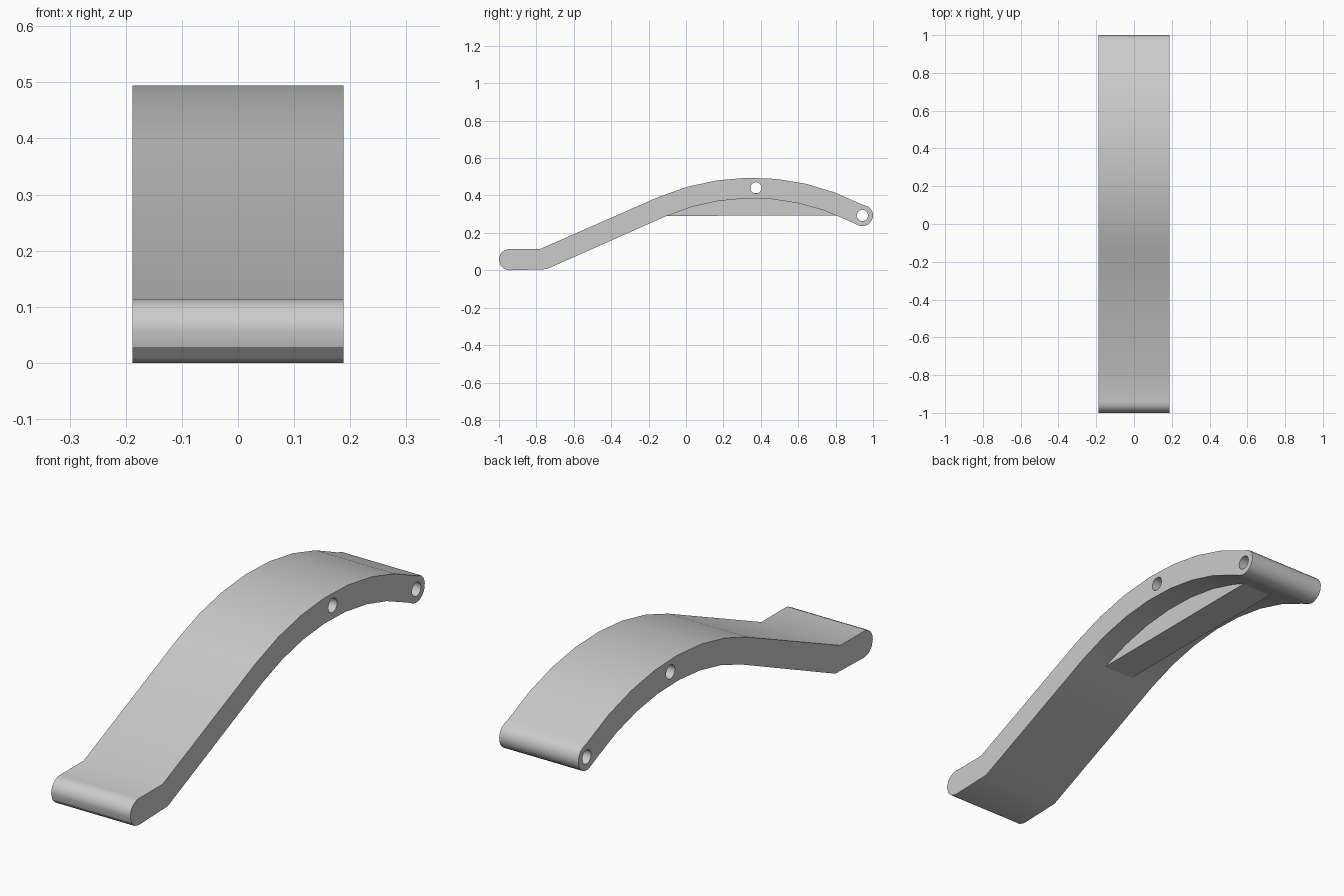
import bpy
import bmesh
from math import sin, cos, radians, pi

if "Cube" in bpy.data.objects:
    bpy.data.objects.remove(bpy.data.objects["Cube"])

grey = bpy.data.materials.new("plain_grey")
grey.use_nodes = True
COLOUR = (0.6, 0.6, 0.6, 1)
grey.diffuse_color = COLOUR
grey.node_tree.nodes["Principled BSDF"].inputs["Base Color"].default_value = COLOUR

# Arch: concentric arcs about one centre, angles measured from straight up
CY, APEX, R_OUT, THICK = 0.355, 0.495, 1.273, 0.11
CZ = APEX - R_OUT
R_IN = R_OUT - THICK
START, END = -23.2, 27.5


def arc(cy, cz, r, a0, a1, n):
    """Points on an arc; angle 0 is up, positive turns towards the back."""
    angles = [radians(a0 + (a1 - a0) * i / n) for i in range(n + 1)]
    return [(cy + r * sin(a), cz + r * cos(a)) for a in angles]


def extrude_profile(name, outlines, half_width):
    """Filled side profile (first outline, then holes) extruded across x."""
    curve = bpy.data.curves.new(name, 'CURVE')
    curve.dimensions = '2D'
    curve.fill_mode = 'BOTH'
    curve.extrude = half_width
    for points in outlines:
        spline = curve.splines.new('POLY')
        spline.points.add(len(points) - 1)
        for p, (y, z) in zip(spline.points, points):
            p.co = (y, z, 0, 1)
        spline.use_cyclic_u = True
    obj = bpy.data.objects.new(name, curve)
    bpy.context.collection.objects.link(obj)
    obj.rotation_euler = (pi / 2, 0, pi / 2)
    bpy.ops.object.select_all(action='DESELECT')
    obj.select_set(True)
    bpy.context.view_layer.objects.active = obj
    bpy.ops.object.convert(target='MESH')
    obj = bpy.context.object
    bm = bmesh.new()
    bm.from_mesh(obj.data)
    bmesh.ops.remove_doubles(bm, verts=bm.verts, dist=0.0002)
    bmesh.ops.recalc_face_normals(bm, faces=bm.faces)
    bm.to_mesh(obj.data)
    bm.free()
    obj.data.materials.clear()
    obj.data.materials.append(grey)
    bpy.ops.object.shade_smooth_by_angle(angle=radians(29))
    return obj


# Lever body: rounded front foot, straight ramp, arch, rounded back end
foot_y, foot_r = -0.943, 0.057
tip = (0.943, 0.293)
tip_r = 0.057
outline = (
    arc(foot_y, foot_r, foot_r, -180, -90, 3)
    + arc(foot_y, foot_r, foot_r, -75, 0, 5)
    + [(-0.78, 0.114)]
    + arc(CY, CZ, R_OUT, START, END, 7)
    + arc(*tip, tip_r, END + 5, END + 175, 10)
    + arc(CY, CZ, R_IN, END - 1, START, 7)
    + [(-0.745, 0.006)]
)
pin_holes = [arc(y, z, 0.03, 0, 345, 23) for y, z in ((0.374, 0.441), tip)]
extrude_profile("lever_body", [outline] + pin_holes, 0.188)

# Stiffening rib under the arch, with a level lower edge
rib = arc(CY, CZ, R_IN + 0.03, -21, 21, 7) + [(0.81, 0.293), (-0.105, 0.291)]
extrude_profile("under_rib", [rib], 0.073)
